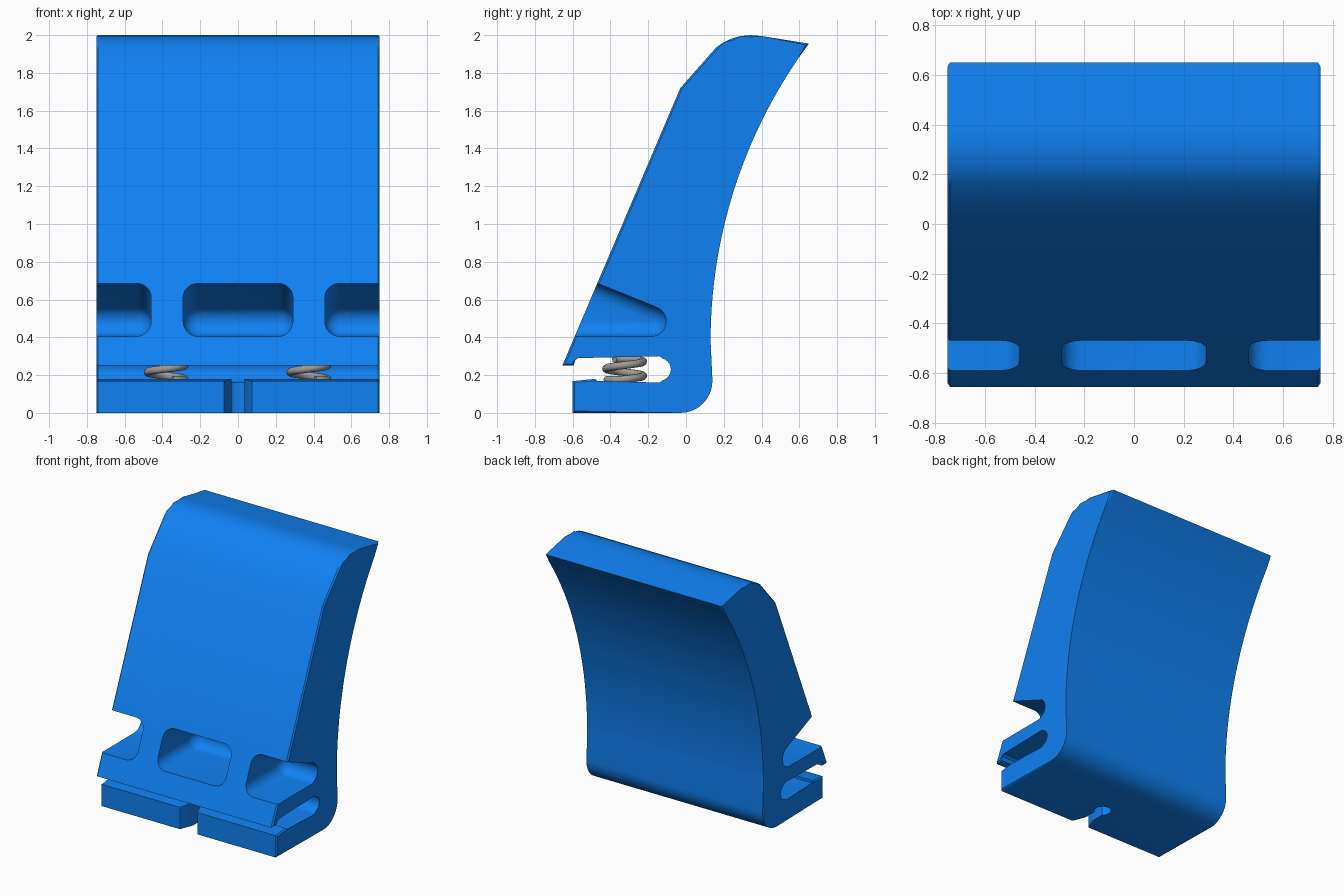
import bpy, bmesh
from math import sin, cos, pi, radians, sqrt

if "Cube" in bpy.data.objects:
    bpy.data.objects.remove(bpy.data.objects["Cube"])


def arc(cy, cz, r, a0, a1, n):
    return [(cy + r * cos(radians(a0 + (a1 - a0) * i / n)),
             cz + r * sin(radians(a0 + (a1 - a0) * i / n))) for i in range(n + 1)]


def material(name, rgb):
    m = bpy.data.materials.new(name)
    m.diffuse_color = (*rgb, 1)
    m.use_nodes = True
    m.node_tree.nodes["Principled BSDF"].inputs["Base Color"].default_value = m.diffuse_color
    return m


def add_object(name, bm, mat=None):
    bmesh.ops.recalc_face_normals(bm, faces=bm.faces[:])
    me = bpy.data.meshes.new(name)
    bm.to_mesh(me)
    bm.free()
    ob = bpy.data.objects.new(name, me)
    bpy.context.collection.objects.link(ob)
    if mat:
        me.materials.append(mat)
    return ob


def loft(sections):
    """Closed solid from equal-length rings of 3D points."""
    bm = bmesh.new()
    rings = [[bm.verts.new(p) for p in s] for s in sections]
    n = len(rings[0])
    for a, b in zip(rings, rings[1:]):
        for i in range(n):
            bm.faces.new((a[i], a[(i + 1) % n], b[(i + 1) % n], b[i]))
    caps = [bm.faces.new(rings[0]), bm.faces.new(rings[-1])]
    return bm, caps


def smooth(ob, angle=25):
    bpy.ops.object.select_all(action='DESELECT')
    ob.select_set(True)
    bpy.context.view_layer.objects.active = ob
    bpy.ops.object.shade_smooth_by_angle(angle=radians(angle))


def cut(ob, cutter):
    mod = ob.modifiers.new("cut", 'BOOLEAN')
    mod.operation = 'DIFFERENCE'
    mod.solver = 'EXACT'
    mod.object = cutter
    cutter.hide_render = True
    bpy.context.view_layer.objects.active = ob
    bpy.ops.object.modifier_apply(modifier=mod.name)
    bpy.data.objects.remove(cutter)


blue = material("blue", (0.005, 0.22, 0.9))
grey = material("spring_grey", (0.35, 0.33, 0.31))

# Body: side profile (y, z) with curved back, hooked lip and clip slot
R = 2.645
back = [(0.13 + R - sqrt(R * R - (z - 0.38) ** 2), z)
        for z in [0.38 + 1.575 * i / 20 for i in range(21)]]
profile = ([(-0.6, 0)] + arc(-0.03, 0.17, 0.17, -90, 0, 10) + back
           + [(0.40, 1.995), (0.34, 2.0), (0.29, 1.995), (0.245, 1.983),
              (0.20, 1.962), (0.16, 1.935), (-0.03, 1.72), (-0.655, 0.25),
              (-0.595, 0.25), (-0.595, 0.285), (-0.575, 0.30)]
           + arc(-0.14, 0.23, 0.07, 90, -90, 12)
           + [(-0.48, 0.16), (-0.48, 0.18), (-0.6, 0.168)])
bm, caps = loft([[(x, y, z) for y, z in profile] for x in (-0.75, 0.75)])
rim = list({e for f in caps for e in f.edges})
bmesh.ops.bevel(bm, geom=rim, offset=0.01, segments=1, affect='EDGES', clamp_overlap=False)
body = add_object("body", bm, blue)


# Pockets: tapered wedge with rounded tip, shrunk at its ends to round the corners
def wedge(x, inset):
    r = max(0.08 - inset, 0.004)
    tip = arc(-0.185, 0.485, r, -90, 68, 12)
    k = 0.404
    top = tip[-1][1] + k * (tip[-1][0] + 0.9)
    return [(x, y, z) for y, z in [(-0.9, tip[0][1])] + tip + [(-0.9, top)]]


def pocket(x0, x1, round0, round1):
    r, n = 0.08, 8
    steps = [(r * (1 - sin(t)), r * (1 - cos(t))) for t in [pi / 2 * i / n for i in range(n + 1)]]
    left = [(x0 + dx, d) for dx, d in reversed(steps)] if round0 else [(x0, 0)]
    right = [(x1 - dx, d) for dx, d in steps] if round1 else [(x1, 0)]
    bm, _ = loft([wedge(x, d) for x, d in left + right])
    return add_object("pocket_cutter", bm)


for args in ((-0.9, -0.46, False, True), (-0.29, 0.29, True, True), (0.46, 0.9, True, False)):
    cut(body, pocket(*args))

# Keyhole notch in the base: funnel mouth, neck and round end
hole = [(x, y) for x, y in arc(0, -0.35, 0.06, -54, 234, 24)]
plan = [(-0.035, -0.5), (-0.091, -0.64), (0.091, -0.64), (0.035, -0.5)] + hole
bm, _ = loft([[(x, y, z) for x, y in plan] for z in (-0.1, 0.22)])
cut(body, add_object("notch_cutter", bm))
smooth(body)

# Two coil springs inside the clip slot
for side, cx in (("left", -0.38), ("right", 0.375)):
    bm = bmesh.new()
    rings = []
    for i in range(73):
        deg = -70 + 644 * i / 72
        a = radians(deg)
        cz = 0.215 + 0.075 * (deg - 180) / 360
        cz = min(max(cz, 0.175), 0.285)
        ring = []
        for j in range(10):
            b = 2 * pi * j / 10
            rr = 0.098 + 0.021 * cos(b)
            ring.append((cx + rr * cos(a), -0.325 + rr * sin(a), cz + 0.021 * sin(b)))
        rings.append(ring)
    bm.free()
    bm, _ = loft(rings)
    smooth(add_object("spring_" + side, bm, grey), 40)
